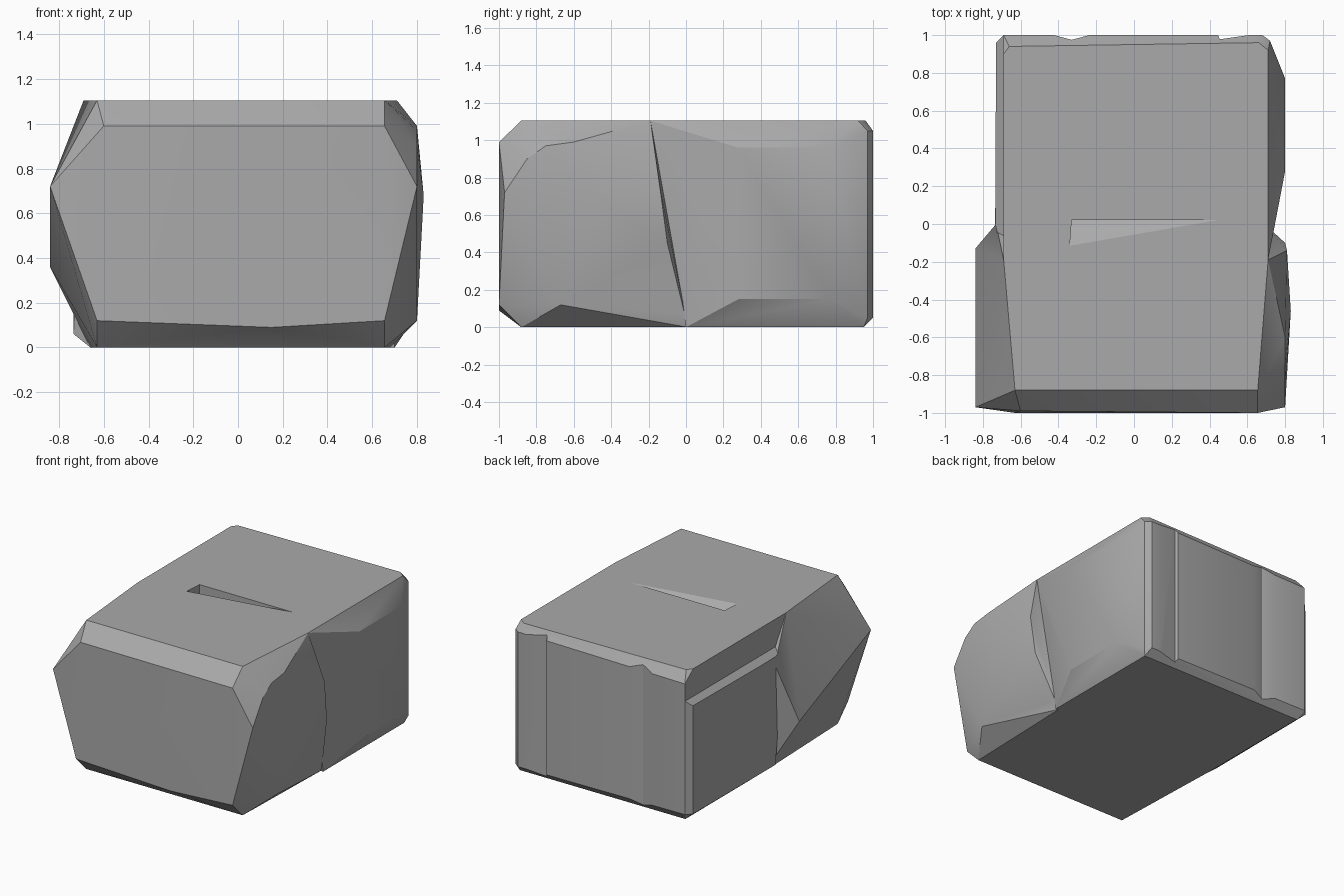
import bpy, bmesh, math

cube = bpy.data.objects.get("Cube")
if cube:
    bpy.data.objects.remove(cube, do_unlink=True)

TOP = 1.105

stone = bpy.data.materials.new("stone_grey")
stone.use_nodes = True
GREY = (0.4, 0.4, 0.4, 1)
stone.diffuse_color = GREY
stone.node_tree.nodes["Principled BSDF"].inputs["Base Color"].default_value = GREY


def hull(name, points):
    """Convex chunk of rock around a few corner points."""
    bm = bmesh.new()
    for p in points:
        bm.verts.new(p)
    res = bmesh.ops.convex_hull(bm, input=bm.verts[:])
    loose = {g for g in res["geom_interior"] + res["geom_unused"]
             if isinstance(g, bmesh.types.BMVert)}
    bmesh.ops.delete(bm, geom=list(loose), context='VERTS')
    bmesh.ops.dissolve_limit(bm, angle_limit=math.radians(1),
                             verts=bm.verts[:], edges=bm.edges[:])
    bmesh.ops.recalc_face_normals(bm, faces=bm.faces[:])
    mesh = bpy.data.meshes.new(name)
    bm.to_mesh(mesh)
    bm.free()
    mesh.materials.append(stone)
    obj = bpy.data.objects.new(name, mesh)
    bpy.context.collection.objects.link(obj)
    return obj


def combine(target, other, operation):
    """Apply a boolean and discard the second object."""
    mod = target.modifiers.new("join", 'BOOLEAN')
    mod.operation = operation
    mod.solver = 'EXACT'
    mod.object = other
    bpy.context.view_layer.objects.active = target
    bpy.ops.object.modifier_apply(modifier=mod.name)
    bpy.data.objects.remove(other, do_unlink=True)


# Front chunk: wide, with bevelled front and faceted flanks
front = hull("stone_block", [
    (-.63, -.88, TOP), (.655, -.88, TOP), (.71, -.19, TOP), (-.69, -.19, TOP),
    (-.63, -1, .12), (.15, -1, .09), (.655, -1, .12),
    (.655, -1, .99), (-.6, -.99, .99),
    (-.84, -.97, .72), (-.84, -.13, .36), (-.73, 0, .8),
    (-.63, -.88, 0), (.655, -.88, 0), (.68, .01, 0), (-.66, .01, 0),
    (.8, -.97, .72), (.8, -.85, .9), (.8, -.75, .97), (.8, -.6, .99),
    (.83, -.46, .68), (.8, -.67, .12), (.81, -.14, .75), (.8, -.1, .45),
])

# Rear chunk: boxier, bulging on the right flank
rear = hull("rear_chunk", [
    (-.69, -.19, TOP), (.71, -.19, TOP), (.71, .92, TOP), (.66, .96, TOP),
    (-.66, .94, TOP), (-.69, .9, TOP),
    (-.735, 0, .85), (-.735, 0, .06), (-.73, .96, .9), (-.73, .96, .06),
    (-.69, 1, 1.03), (-.69, 1, .06), (.68, 1, 1.05), (.68, 1, .05),
    (.72, .97, 1.05), (.72, .97, .05),
    (.8, .28, .15), (.8, .77, .15), (.8, .77, .96), (.8, .28, .96),
    (.735, -.06, .79), (.7, 0, 0), (.7, .95, 0), (-.66, .95, 0), (-.66, 0, 0),
])

# Ledge along the upper left flank
ledge = hull("ledge_cutter", [
    (x, y, z) for y in (-.19, 1.1)
    for x, z in ((-.69, 1.2), (-.69, .9), (-.8, .8), (-.8, 1.2))])
combine(rear, ledge, 'DIFFERENCE')

# Shallow vertical grooves in the back
for profile in (((-.46, 1.01), (-.33, .975), (-.2, 1.01)),
                ((.44, 1.01), (.455, .978), (.68, 1.01))):
    groove = hull("groove_cutter", [(x, y, z) for x, y in profile for z in (-.1, 1.2)])
    combine(rear, groove, 'DIFFERENCE')

# Wedge-shaped chip in the top
chip = hull("chip_cutter", [
    (-.34, -.115, TOP), (-.33, .02, 1.02), (.44, .02, TOP),
    (-.34, -.115, 1.2), (-.33, .02, 1.2), (.44, .02, 1.2)])
combine(rear, chip, 'DIFFERENCE')

combine(front, rear, 'UNION')

# Soft worn faces, sharp breaks
bpy.ops.object.select_all(action='DESELECT')
front.select_set(True)
bpy.context.view_layer.objects.active = front
bpy.ops.object.shade_smooth_by_angle(angle=math.radians(30))
